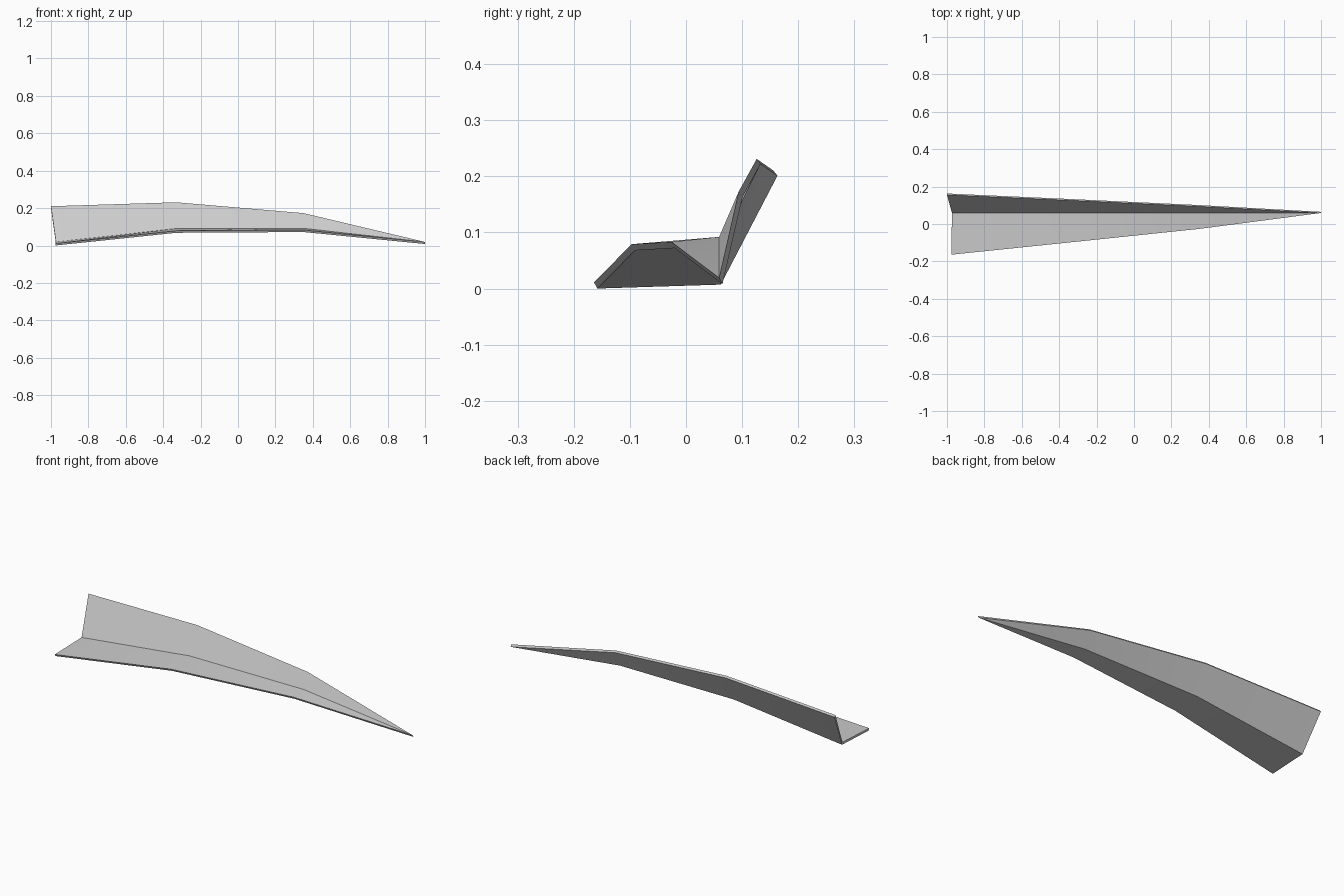
import bpy
import bmesh
from mathutils import Vector

cube = bpy.data.objects.get("Cube")
if cube:
    bpy.data.objects.remove(cube, do_unlink=True)

# Plain grey material
grey = bpy.data.materials.new("light_grey")
grey.use_nodes = True
colour = (0.604, 0.604, 0.604, 1)
grey.diffuse_color = colour
grey.node_tree.nodes["Principled BSDF"].inputs["Base Color"].default_value = colour

# Upper surface at each station: front edge, crease, raised back edge
stations = [
    [(-0.977, -0.164, 0.011), (-0.973, 0.058, 0.019), (-1.0, 0.156, 0.210)],
    [(-0.33, -0.097, 0.079), (-0.33, 0.059, 0.091), (-0.33, 0.126, 0.231)],
    [(0.35, -0.026, 0.083), (0.35, 0.059, 0.092), (0.35, 0.094, 0.173)],
    [(1.0, 0.059, 0.019), (1.0, 0.059, 0.019), (1.0, 0.059, 0.019)],
]
# Thickness step from the upper to the lower surface
steps = [Vector((0, 0.006, -0.011)), Vector((0, 0.004, -0.012)), Vector((0, 0.007, -0.009))]


def loft(name, rows):
    """Join closed sections into a solid that narrows to a tip."""
    bm = bmesh.new()
    rings = []
    for row in rows:
        upper = [Vector(p) for p in row]
        lower = [p + s for p, s in zip(upper, steps)]
        rings.append([bm.verts.new(p) for p in upper + lower[::-1]])
    for a, b in zip(rings, rings[1:]):
        for i in range(len(a)):
            j = (i + 1) % len(a)
            bm.faces.new((a[i], a[j], b[j], b[i]))
    # Folded end cap, one quad for each blade half
    f, c, r, r2, c2, f2 = rings[0]
    bm.faces.new((f, f2, c2, c))
    bm.faces.new((c, c2, r2, r))
    bmesh.ops.remove_doubles(bm, verts=bm.verts[:], dist=0.005)
    bmesh.ops.recalc_face_normals(bm, faces=bm.faces[:])
    mesh = bpy.data.meshes.new(name)
    bm.to_mesh(mesh)
    bm.free()
    mesh.materials.append(grey)
    obj = bpy.data.objects.new(name, mesh)
    bpy.context.collection.objects.link(obj)
    return obj


# Folded, arched blade
blade = loft("folded_blade", stations)
bpy.context.view_layer.objects.active = blade
blade.select_set(True)
bpy.ops.object.shade_smooth_by_angle(angle=0.5)
